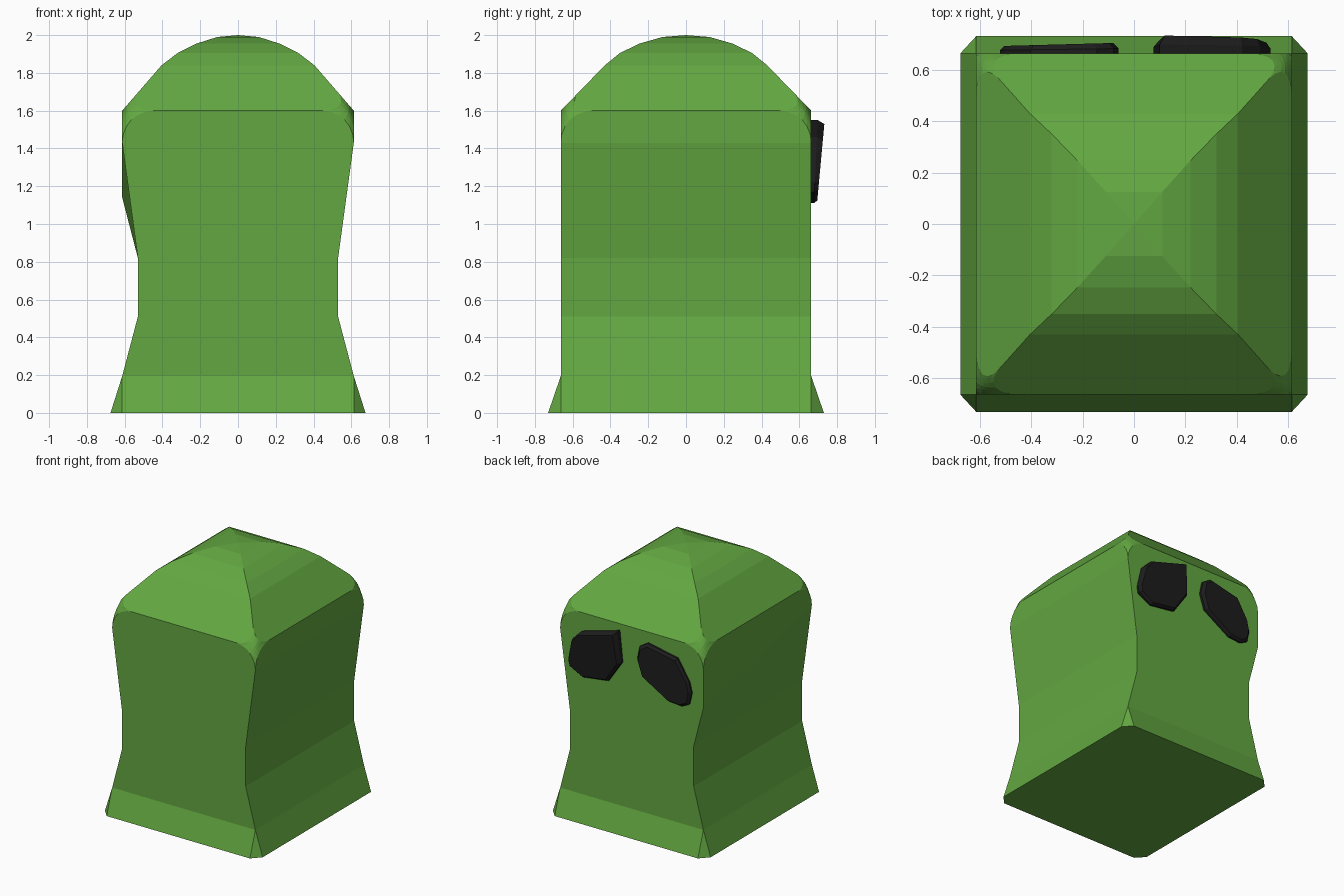
import bpy, bmesh

if "Cube" in bpy.data.objects:
    bpy.data.objects.remove(bpy.data.objects["Cube"])


def material(name, col):
    m = bpy.data.materials.new(name)
    m.diffuse_color = (*col, 1)
    m.use_nodes = True
    m.node_tree.nodes["Principled BSDF"].inputs["Base Color"].default_value = m.diffuse_color
    return m


green = material("leaf_green", (0.125, 0.39, 0.053))
black = material("soft_black", (0.012, 0.012, 0.012))


def finish(bm, name, mat):
    bmesh.ops.recalc_face_normals(bm, faces=bm.faces)
    me = bpy.data.meshes.new(name)
    bm.to_mesh(me)
    bm.free()
    me.materials.append(mat)
    ob = bpy.data.objects.new(name, me)
    bpy.context.collection.objects.link(ob)
    return ob


# body: stacked rectangles (half width x, half depth y, height z)
CORNERS = [(-1, -1), (1, -1), (1, 1), (-1, 1)]
RINGS = [(0.613, 0.663, 0.195), (0.53, 0.663, 0.51), (0.53, 0.663, 0.82),
         (0.613, 0.663, 1.43), (0.613, 0.663, 1.60), (0.405, 0.43, 1.84),
         (0.32, 0.35, 1.905), (0.22, 0.247, 1.955), (0.11, 0.125, 1.99)]
bm = bmesh.new()
rings = []
for x, y, z in RINGS:
    rings.append([bm.verts.new((sx * x, sy * y, z)) for sx, sy in CORNERS])
rings[3][3].co.z = 1.14          # the left rear shoulder sits lower
for lo, hi in zip(rings, rings[1:]):
    for i in range(4):
        j = (i + 1) % 4
        bm.faces.new((lo[i], lo[j], hi[j], hi[i]))

# roof peak
apex = bm.verts.new((0, 0, 2.0))
for i in range(4):
    bm.faces.new((rings[-1][i], rings[-1][(i + 1) % 4], apex))

# flared hem with cut corners
foot = []
for i, (sx, sy) in enumerate(CORNERS):
    a = bm.verts.new((sx * 0.675, sy * 0.663, 0))
    b = bm.verts.new((sx * 0.613, sy * 0.73, 0))
    foot.append((a, b) if i % 2 == 0 else (b, a))
for i in range(4):
    j = (i + 1) % 4
    bm.faces.new((foot[i][0], foot[i][1], rings[0][i]))
    bm.faces.new((foot[i][1], foot[j][0], rings[0][j], rings[0][i]))
bm.faces.new([v for pair in reversed(foot) for v in pair[::-1]])

# rounded upper corners
bmesh.ops.bevel(bm, geom=rings[4], offset=0.165, offset_type='OFFSET',
                segments=6, profile=0.5, affect='VERTICES', clamp_overlap=True)
finish(bm, "body", green)


# eyes: tilted, chipped plates on the rear face
def eye(name, outline, depth):
    bm = bmesh.new()
    cx = sum(p[0] for p in outline) / len(outline)
    cz = sum(p[1] for p in outline) / len(outline)
    layers = []
    for scale, part in ((1, 0), (1, 0.55), (0.92, 1)):
        layer = []
        for x, z in outline:
            y = 0.655 + part * (depth(x, z) - 0.655)
            layer.append(bm.verts.new((cx + (x - cx) * scale, y, cz + (z - cz) * scale)))
        layers.append(layer)
    n = len(outline)
    for lo, hi in zip(layers, layers[1:]):
        for i in range(n):
            j = (i + 1) % n
            bm.faces.new((lo[i], lo[j], hi[j], hi[i]))
    bm.faces.new(layers[0][::-1])
    bm.faces.new(layers[-1])
    finish(bm, name, black)


eye("right_eye", [(0.53, 1.22), (0.49, 1.39), (0.42, 1.46), (0.10, 1.55),
                  (0.075, 1.31), (0.19, 1.14), (0.41, 1.11), (0.52, 1.17)],
    lambda x, z: 0.695 + 0.085 * (z - 1.11))
eye("left_eye", [(-0.52, 1.23), (-0.50, 1.31), (-0.40, 1.47), (-0.144, 1.52),
                 (-0.08, 1.48), (-0.06, 1.38), (-0.10, 1.26), (-0.33, 1.12),
                 (-0.44, 1.11), (-0.50, 1.14)],
    lambda x, z: 0.705 + 0.025 * x)
